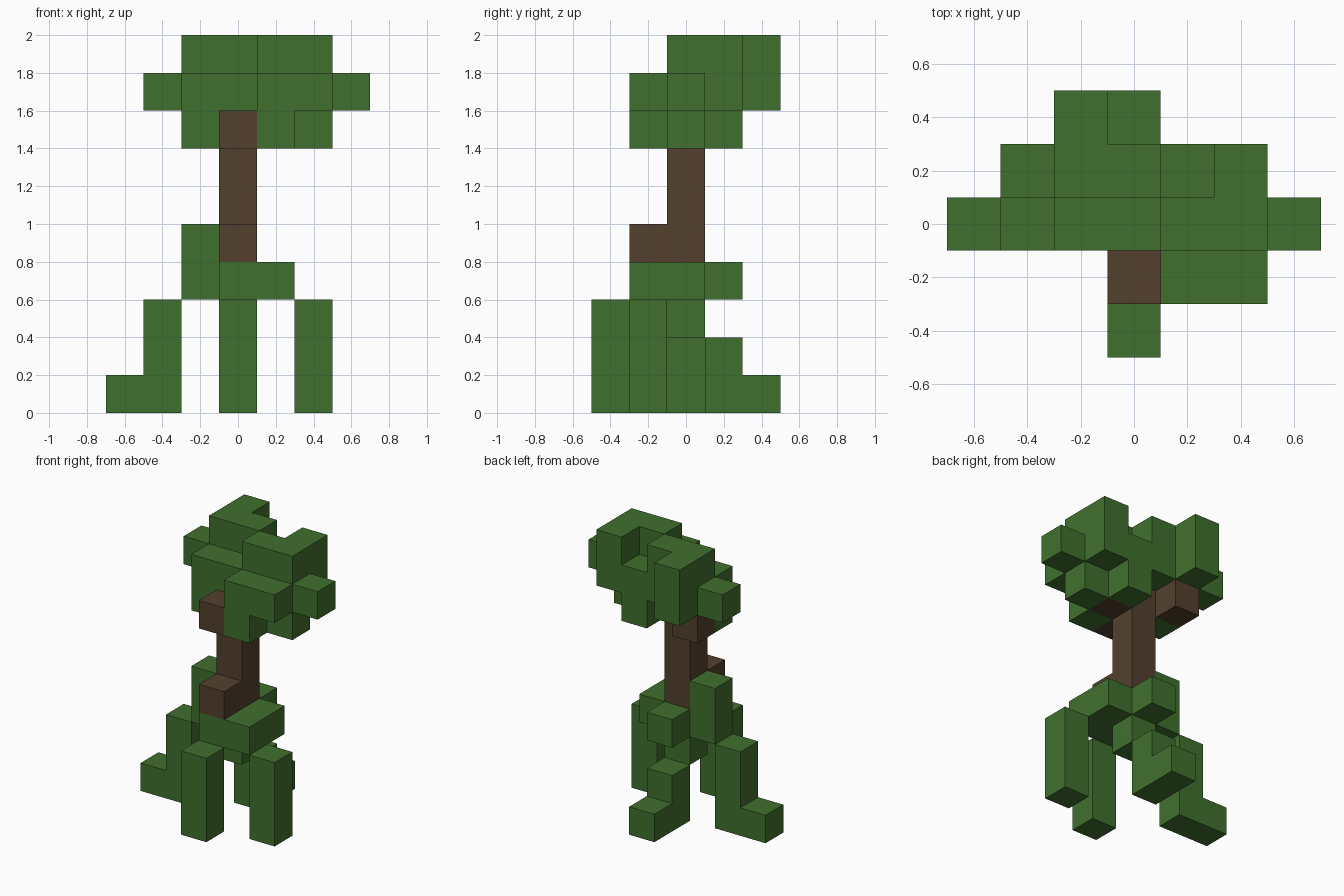
import bpy, bmesh
from itertools import product
from mathutils import Vector

CELL = 0.2

cube = bpy.data.objects.get("Cube")
if cube:
    bpy.data.objects.remove(cube, do_unlink=True)


def make_material(name, rgb):
    mat = bpy.data.materials.new(name)
    mat.use_nodes = True
    colour = (*rgb, 1.0)
    mat.diffuse_color = colour
    mat.node_tree.nodes["Principled BSDF"].inputs["Base Color"].default_value = colour
    return mat


green = make_material("leaf green", (0.051, 0.162, 0.027))
brown = make_material("bark brown", (0.087, 0.051, 0.027))


def column(x, y, z0, z1=None):
    """Cells of an upright run on the block grid, z1 included."""
    return {(x, y, z) for z in range(z0, (z0 if z1 is None else z1) + 1)}


def block_part(name, mat, *columns):
    """One clean shell around all the cells of a part."""
    cells = set().union(*columns)
    bm = bmesh.new()
    for cell in cells:
        centre = Vector(cell) + Vector((0, 0, 0.5))
        for axis, sign in product(range(3), (-1, 1)):
            n = Vector((0, 0, 0))
            n[axis] = sign
            if tuple(int(c) for c in Vector(cell) + n) in cells:
                continue
            u = Vector((0, 0, 0))
            u[(axis + 1) % 3] = 1
            v = n.cross(u)
            corners = [(-u - v), (u - v), (u + v), (-u + v)]
            bm.faces.new([bm.verts.new((centre + (n + c) / 2) * CELL) for c in corners])
    bmesh.ops.remove_doubles(bm, verts=bm.verts, dist=0.001)
    bmesh.ops.dissolve_limit(bm, angle_limit=0.01, verts=bm.verts, edges=bm.edges)
    mesh = bpy.data.meshes.new(name)
    bm.to_mesh(mesh)
    bm.free()
    mesh.materials.append(mat)
    obj = bpy.data.objects.new(name, mesh)
    bpy.context.collection.objects.link(obj)
    return obj


# Legs
block_part("front_leg", green, column(0, -2, 0, 2))
block_part("left_leg", green, column(2, -1, 0, 2))
block_part("right_leg", green, column(-2, 0, 0, 2), column(-3, 0, 0))
block_part("back_leg", green, column(0, 1, 0, 1), column(0, 2, 0))

# Body with a raised shoulder and a low peg under the middle
block_part("body", green, column(0, 0, 2, 3), column(-1, 0, 3, 4),
           *[column(x, y, 3) for x, y in ((0, -1), (1, -1), (1, 0), (0, 1))])

# Trunk with a stub at the foot and three branches at the top
block_part("trunk", brown, column(0, 0, 4, 7), column(0, -1, 4),
           column(0, -1, 7), column(1, 0, 7))
block_part("back_branch", brown, column(-1, 1, 7))

# Crown
block_part("crown", green,
           column(0, 0, 8), column(-1, 0, 7, 8),            # centre
           column(-1, 1, 8, 9), column(0, 1, 8, 9), column(-1, 2, 8, 9),  # back top
           column(1, 0, 8, 9), column(2, 0, 7, 9), column(2, 1, 8, 9),    # left top
           column(1, 1, 7, 8), column(1, -1, 7, 8), column(2, -1, 8),     # lower tufts
           column(-2, 1, 8), column(3, 0, 8))                # side tips
